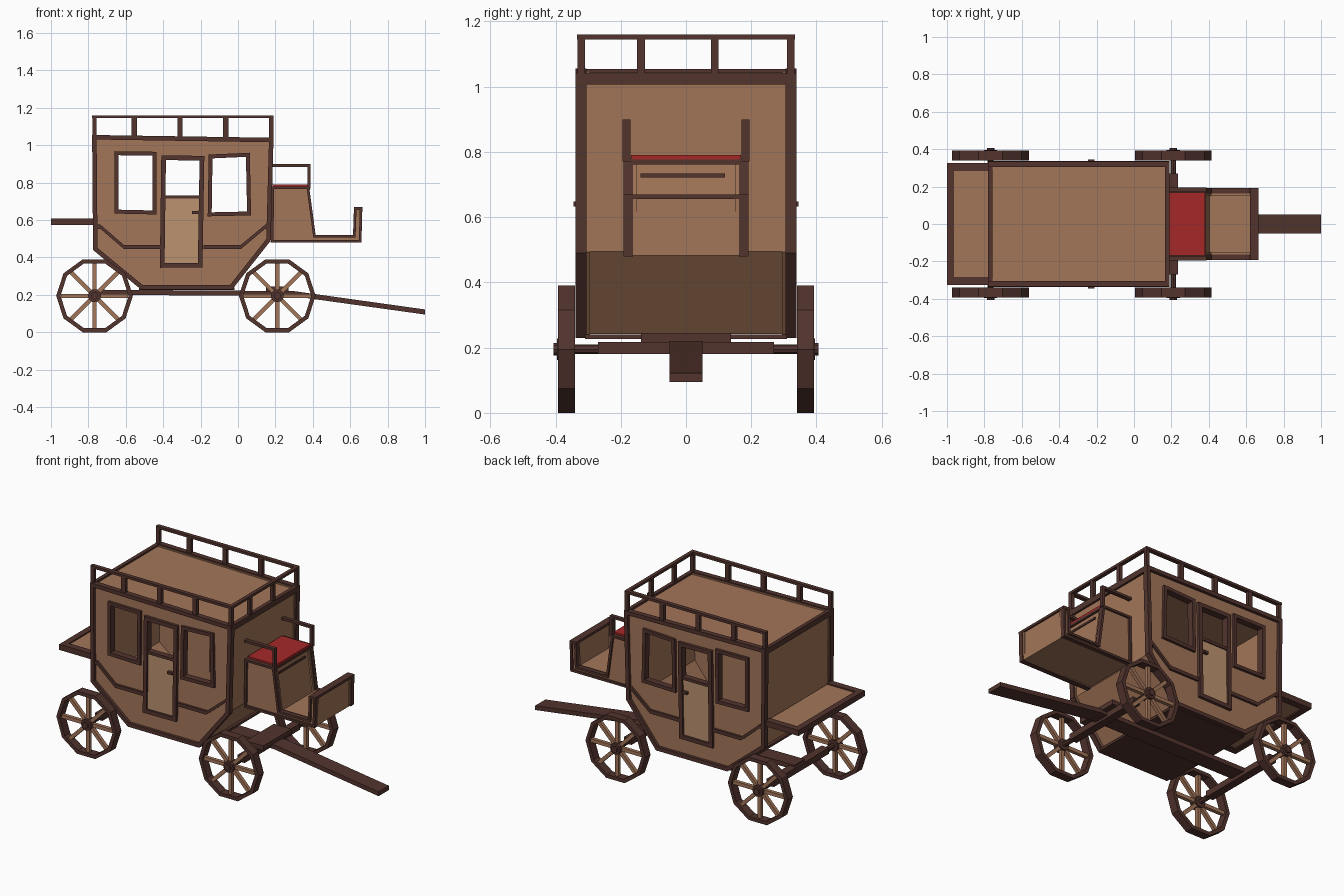
import bpy, bmesh, math
from mathutils import Vector

if "Cube" in bpy.data.objects:
    bpy.data.objects.remove(bpy.data.objects["Cube"])


def material(name, rgb):
    m = bpy.data.materials.new(name)
    m.diffuse_color = (*rgb, 1)
    m.use_nodes = True
    m.node_tree.nodes["Principled BSDF"].inputs["Base Color"].default_value = m.diffuse_color
    return m


DARK = material("dark_wood", (0.084, 0.034, 0.027))
TAN = material("tan_wood", (0.37, 0.18, 0.10))
PALE = material("pale_wood", (0.50, 0.29, 0.16))
RED = material("red_leather", (0.38, 0.022, 0.022))


def inset(poly, d):
    """Offset a counter-clockwise polygon inwards."""
    pts = [Vector(p) for p in poly]
    out = []
    for i, p in enumerate(pts):
        a = (p - pts[i - 1]).normalized()
        b = (pts[(i + 1) % len(pts)] - p).normalized()
        na, nb = Vector((-a.y, a.x)), Vector((-b.y, b.x))
        out.append(tuple(p + (na + nb) * d / (1 + na.dot(nb))))
    return out


def finish(name, me, mat):
    me.materials.clear()
    me.materials.append(mat)
    ob = bpy.data.objects.new(name, me)
    bpy.context.collection.objects.link(ob)
    return ob


def plate(name, loops, y0, y1, mat):
    """Extrude x-z loops (inner loops are holes) from y0 to y1."""
    cu = bpy.data.curves.new(name, 'CURVE')
    cu.dimensions, cu.fill_mode = '2D', 'BOTH'
    cu.extrude = abs(y1 - y0) / 2
    for loop in loops:
        sp = cu.splines.new('POLY')
        sp.points.add(len(loop) - 1)
        for pt, (x, z) in zip(sp.points, loop):
            pt.co = (x, z, 0, 1)
        sp.use_cyclic_u = True
    tmp = bpy.data.objects.new(name + "_curve", cu)
    bpy.context.collection.objects.link(tmp)
    dg = bpy.context.evaluated_depsgraph_get()
    me = bpy.data.meshes.new_from_object(tmp.evaluated_get(dg))
    bpy.data.objects.remove(tmp)
    bm = bmesh.new()
    bm.from_mesh(me)
    for v in bm.verts:
        v.co = (v.co.x, (y0 + y1) / 2 - v.co.z, v.co.y)
    bmesh.ops.remove_doubles(bm, verts=bm.verts, dist=1e-5)
    bmesh.ops.recalc_face_normals(bm, faces=bm.faces)
    for f in bm.faces:
        f.smooth = False
    bm.to_mesh(me)
    bm.free()
    return finish(name, me, mat)


def rect(x0, x1, z0, z1):
    return [(x0, z0), (x1, z0), (x1, z1), (x0, z1)]


def box(name, x0, x1, y0, y1, z0, z1, mat):
    return plate(name, [rect(x0, x1, z0, z1)], y0, y1, mat)


def pair(name, loops, y0, y1, mat):
    """The same plate on both sides of the coach."""
    plate("right_" + name, loops, -y1, -y0, mat)
    plate("left_" + name, loops, y0, y1, mat)


def strip(pts, w):
    return [(x, z - w) for x, z in pts] + pts[::-1]


def ngon(cx, cz, r, n):
    return [(cx + r * math.cos(math.tau * i / n), cz + r * math.sin(math.tau * i / n))
            for i in range(n)]


# Cabin: shell, side panels with openings, outline frames
BODY = [(-.52, .23), (-.03, .23), (.175, .49), (.19, 1.04), (-.78, 1.055), (-.775, .44)]
REAR_WIN = [(-.66, .635), (-.437, .63), (-.435, .965), (-.66, .968)]
FRONT_WIN = [(-.162, .62), (.07, .625), (.063, .96), (-.157, .95)]
DOOR = [(-.418, .345), (-.19, .347), (-.18, .943), (-.41, .946)]
shell = inset(BODY, .012)
plate("cabin_shell", [shell, inset(shell, .018)], -.306, .306, TAN)
pair("side_panel", [inset(BODY, .008), inset(REAR_WIN, .015), inset(FRONT_WIN, .015),
                    inset(DOOR, .012)], .295, .32, TAN)
pair("outline_frame", [BODY, inset(BODY, .024)], .305, .338, DARK)
pair("rear_window_frame", [REAR_WIN, inset(REAR_WIN, .021)], .295, .336, DARK)
pair("front_window_frame", [FRONT_WIN, inset(FRONT_WIN, .021)], .295, .336, DARK)
for name, x0, x1, z in (("rear", -.78, -.757, 1.054), ("front", .166, .19, 1.041)):
    box(name + "_roof_crossbar", x0, x1, -.31, .31, z - .035, z, DARK)
box("cabin_floor_beam", -.53, -.02, -.31, .31, .226, .24, DARK)

# Doors
pair("door_frame", [DOOR, inset(DOOR, .025)], .295, .338, DARK)
pair("door_panel", [[(-.40, .36), (-.205, .36), (-.2, .725), (-.395, .725)]], .30, .326, PALE)
pair("door_sill", [rect(-.395, -.2, .715, .732)], .296, .334, DARK)
pair("door_handle", [rect(-.245, -.212, .633, .648)], .32, .345, DARK)

# Belt trim along the sides
pair("rear_belt", [strip([(-.765, .575), (-.735, .575), (-.61, .467), (-.41, .467)], .022)],
     .31, .333, DARK)
pair("front_belt", [strip([(-.185, .467), (.015, .467), (.145, .575), (.175, .58)], .022)],
     .31, .333, DARK)

# Luggage rail on the roof, open at the rear
XS = (-.768, -.555, -.31, -.065, .178)
for i, x in enumerate(XS):
    w = .011 if i in (0, 4) else .014
    pair("rail_post_%d" % (i + 1), [rect(x - w, x + w, 1.03, 1.15)], .31, .332, DARK)
pair("roof_rail", [rect(-.78, .19, 1.145, 1.16)], .308, .334, DARK)
box("front_roof_rail", .167, .19, -.31, .31, 1.145, 1.16, DARK)
for i, y in enumerate((-.138, .088)):
    box("front_rail_post_%d" % (i + 1), .168, .188, y - .012, y + .012, 1.03, 1.15, DARK)

# Rear luggage shelf
box("shelf_panel", -.97, -.77, -.29, .29, .58, .6, TAN)
box("shelf_end_rail", -1, -.962, -.325, .325, .573, .608, DARK)
pair("shelf_side_rail", [rect(-.965, -.77, .573, .608)], .283, .325, DARK)

# Driver's box
DRIVER = [(.175, .48), (.66, .48), (.665, .67), (.62, .67), (.615, .52), (.415, .52),
          (.38, .78), (.18, .78)]
pair("driver_side", [inset(DRIVER, .004)], .15, .18, TAN)
pair("driver_trim", [DRIVER, inset(DRIVER, .014)], .163, .192, DARK)
plate("seat_base", [[(.18, .485), (.405, .485), (.37, .77), (.18, .77)]], -.16, .16, TAN)
box("seat_front_lip", .36, .384, -.17, .17, .762, .776, DARK)
box("seat_front_slat", .36, .382, -.14, .12, .722, .734, DARK)
box("seat_cushion", .185, .38, -.168, .168, .772, .79, RED)
box("footwell_floor", .38, .65, -.165, .165, .483, .503, TAN)
box("footboard", .632, .655, -.165, .165, .483, .66, TAN)
box("footboard_cap", .62, .665, -.192, .192, .655, .67, DARK)
pair("armrest", [[(.18, .885), (.372, .885), (.372, .77), (.388, .77), (.388, .9), (.18, .9)]],
     .17, .194, DARK)

# Running gear: centre beam sloping into the pole, axles and bolster
plate("beam_and_pole", [[(-.78, .2), (.28, .195), (1, .095), (1, .122), (.3, .22), (-.78, .228)]],
      -.05, .05, DARK)
box("front_bolster", .15, .27, -.138, .138, .215, .245, DARK)

# Wheels: ten-sided rims with eight spokes
CZ = .195
for end, cx in (("rear", -.767), ("front", .21)):
    box(end + "_axle", cx - .025, cx + .025, -.27, .27, .18, .218, DARK)
    plate(end + "_axle_rod", [ngon(cx, CZ, .015, 8)], -.35, .35, DARK)
    pair(end + "_wheel_rim", [ngon(cx, CZ, .205, 10), ngon(cx, CZ, .182, 10)], .34, .393, DARK)
    pair(end + "_wheel_hub", [ngon(cx, CZ, .035, 10)], .345, .395, DARK)
    pair(end + "_hub_cap", [ngon(cx, CZ, .02, 10)], .39, .406, DARK)
    spokes = []
    for k in range(8):
        a = k * math.pi / 4
        c, s = math.cos(a), math.sin(a)
        spokes.append([(cx + r * c - t * s, CZ + r * s + t * c)
                       for r, t in ((.03, -.011), (.18, -.011), (.18, .011), (.03, .011))])
    pair(end + "_wheel_spokes", spokes, .356, .378, TAN)
